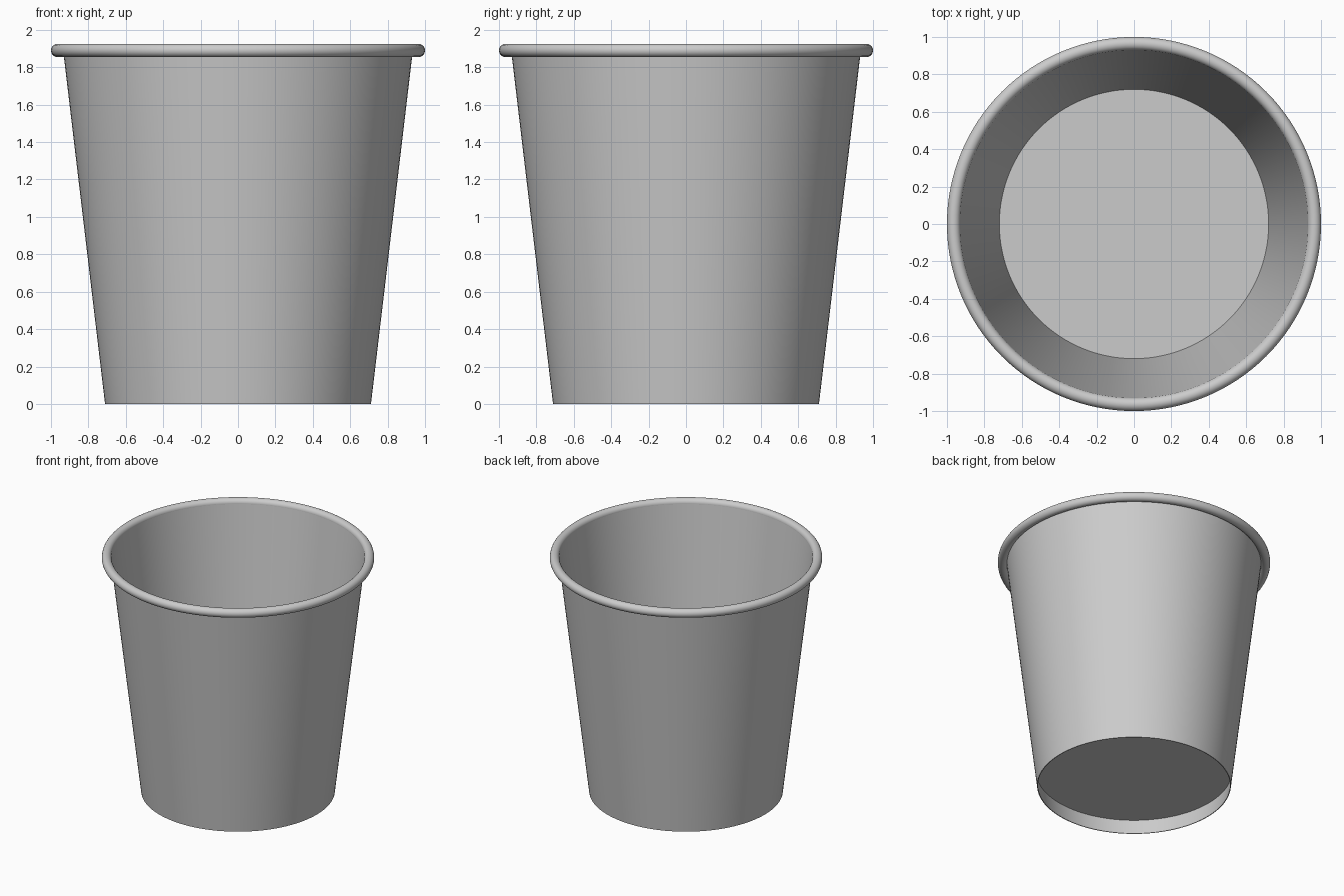
import bpy, bmesh, math

if "Cube" in bpy.data.objects:
    bpy.data.objects.remove(bpy.data.objects["Cube"])

SEGMENTS = 128


def lathe(name, profile, closed=True):
    """Spin a radius/height profile around z; radius 0 collapses to a pole."""
    bm = bmesh.new()
    verts = [bm.verts.new((r, 0, z)) for r, z in profile]
    edges = [bm.edges.new(p) for p in zip(verts, verts[1:])]
    if closed:
        edges.append(bm.edges.new((verts[-1], verts[0])))
    bmesh.ops.spin(bm, geom=verts + edges, cent=(0, 0, 0), axis=(0, 0, 1),
                   angle=math.tau, steps=SEGMENTS, use_duplicate=False)
    bmesh.ops.remove_doubles(bm, verts=bm.verts, dist=1e-5)
    bmesh.ops.recalc_face_normals(bm, faces=bm.faces)
    mesh = bpy.data.meshes.new(name)
    bm.to_mesh(mesh)
    bm.free()
    obj = bpy.data.objects.new(name, mesh)
    bpy.context.collection.objects.link(obj)
    bpy.context.view_layer.objects.active = obj
    obj.select_set(True)
    bpy.ops.object.shade_smooth_by_angle(angle=math.radians(35))
    obj.select_set(False)
    return obj


# Thin tapered wall, ending inside the rolled rim
thick = 0.006
lathe("cup_wall", [(0.711, 0), (0.935, 1.89),
                   (0.935 - thick, 1.89), (0.711 - thick, 0)])

# Raised floor, leaving a shallow recess underneath
lathe("cup_floor", [(0, 0.12), (0.722, 0.12),
                    (0.722, 0.126), (0, 0.126)], closed=False)

# Rolled rim
rim_r = 0.0355
lathe("rolled_rim", [(1 - rim_r + rim_r * math.cos(i * math.tau / 20),
                      1.89 + rim_r * math.sin(i * math.tau / 20))
                     for i in range(20)])
